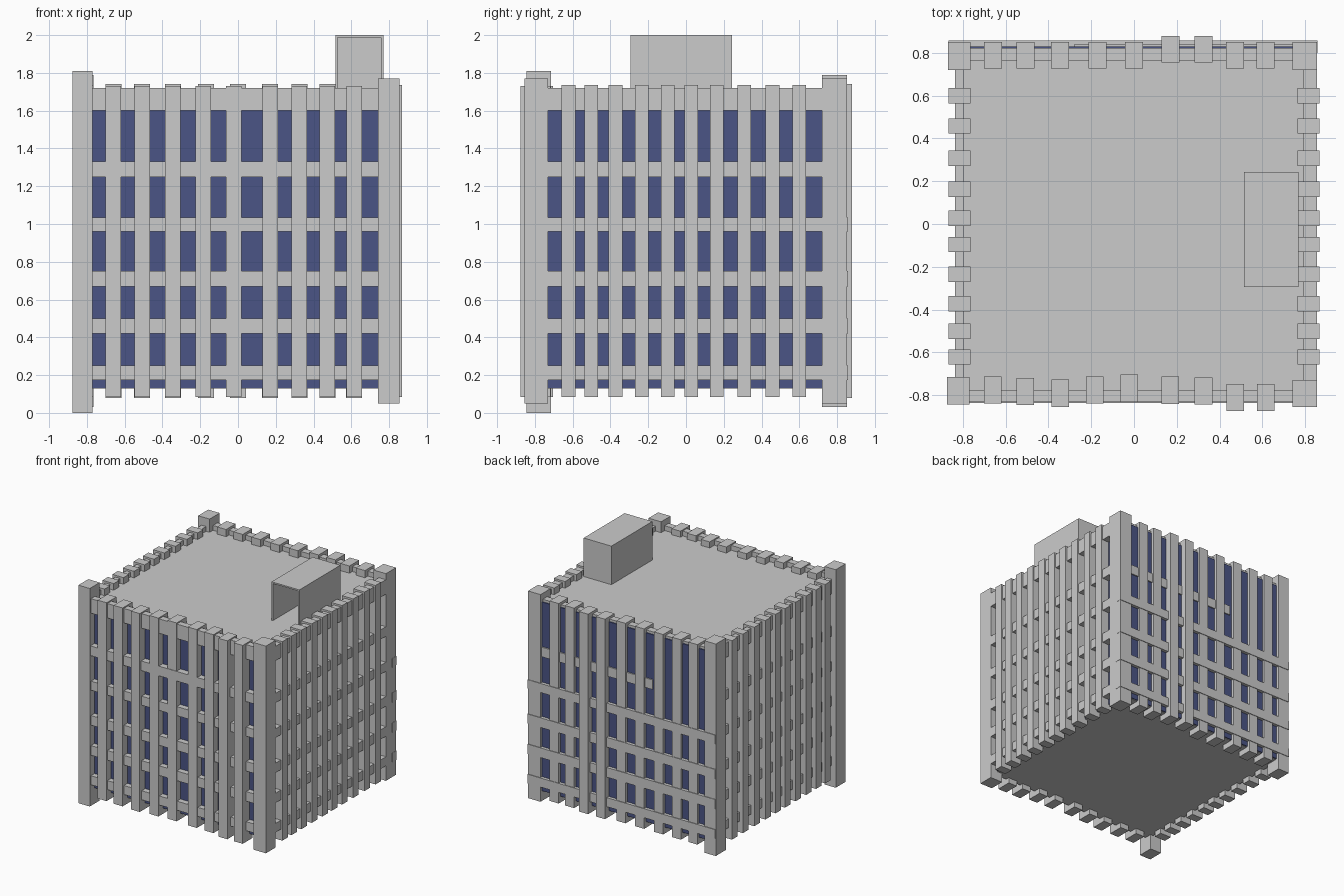
import bpy
import bmesh

glass_mat = bpy.data.materials.new("blue_glass")
glass_mat.diffuse_color = (0.07, 0.09, 0.24, 1)


def box(name, x0, x1, y0, y1, z0, z1, mat=None):
    bm = bmesh.new()
    bmesh.ops.create_cube(bm, size=1)
    for v in bm.verts:
        v.co.x = x1 if v.co.x > 0 else x0
        v.co.y = y1 if v.co.y > 0 else y0
        v.co.z = z1 if v.co.z > 0 else z0
    mesh = bpy.data.meshes.new(name)
    bm.to_mesh(mesh)
    bm.free()
    ob = bpy.data.objects.new(name, mesh)
    bpy.context.collection.objects.link(ob)
    if mat:
        mesh.materials.append(mat)
    return ob


# Glazed core, floor plate and roof slab
box("glass_core", -0.80, 0.793, -0.783, 0.78, 0.132, 1.62, glass_mat)
box("back_glass", -0.78, 0.76, 0.78, 0.83, 0.132, 1.70, glass_mat)
box("floor_plate", -0.795, 0.788, -0.777, 0.822, 0.128, 0.135)
box("roof_slab", -0.80, 0.79, -0.78, 0.77, 1.62, 1.68)

# Parapet: deep top bands on three sides, a recessed wall at the back
box("front_parapet", -0.80, 0.78, -0.83, -0.777, 1.60, 1.72)
box("left_parapet", -0.838, -0.797, -0.775, 0.80, 1.60, 1.72)
box("right_parapet", 0.79, 0.855, -0.775, 0.80, 1.60, 1.72)
box("back_parapet", -0.80, 0.79, 0.765, 0.822, 1.60, 1.72)

# Corner columns of slightly different heights
box("front_left_column", -0.875, -0.77, -0.845, -0.715, 0, 1.81)
box("front_right_column", 0.74, 0.855, -0.855, -0.73, 0.05, 1.77)
box("back_left_column", -0.87, -0.765, 0.72, 0.852, 0.03, 1.79)
box("back_right_column", 0.74, 0.855, 0.72, 0.852, 0.05, 1.77)

# Front pilasters: centre x and outer face y
front = [(-0.66, -0.84), (-0.508, -0.847), (-0.345, -0.855), (-0.184, -0.84),
         (-0.022, -0.832), (0.17, -0.842), (0.325, -0.845),
         (0.473, -0.875), (0.615, -0.875)]
for i, (x, y) in enumerate(front):
    box(f"front_pilaster_{i}", x - 0.041, x + 0.041, y, y + 0.128, 0.083, 1.73)

# Back pilasters
back = [(-0.66, 0.852), (-0.508, 0.852), (-0.345, 0.852), (-0.17, 0.852),
        (0.0, 0.852), (0.17, 0.88), (0.325, 0.88), (0.473, 0.852), (0.615, 0.852)]
for i, (x, y) in enumerate(back):
    box(f"back_pilaster_{i}", x - 0.042, x + 0.042, y - 0.125, y, 0.08, 1.74)

# Side pilasters
for i, y in enumerate([0.60, 0.458, 0.308, 0.163, 0.027, -0.096,
                       -0.235, -0.373, -0.502, -0.622]):
    box(f"left_pilaster_{i}", -0.868, -0.765, y - 0.036, y + 0.036, 0.083, 1.735)
    box(f"right_pilaster_{i}", 0.765, 0.868, y - 0.036, y + 0.036, 0.083, 1.735)

# Horizontal floor bands on every side
for i, (z0, z1) in enumerate([(0.175, 0.25), (0.42, 0.50), (0.67, 0.75),
                              (0.96, 1.035), (1.25, 1.33)]):
    top = i == 4
    box(f"front_band_{i}", -0.80, 0.78, -0.836 if top else -0.83, -0.76, z0, z1)
    box(f"left_band_{i}", -0.838, -0.78, -0.75, 0.75, z0, z1)
    box(f"right_band_{i}", 0.77, 0.855, -0.75, 0.75, z0, z1)
    if top:
        box("back_band_short", -0.28, 0.76, 0.80, 0.840, z0, z1)
    else:
        box(f"back_band_{i}", -0.868, 0.857, 0.80, 0.857, z0, z1)

# Rooftop housing, open toward the front
t = 0.012
box("housing_left_wall", 0.515, 0.515 + t, -0.295, 0.243, 1.68, 2 - t)
box("housing_right_wall", 0.77 - t, 0.77, -0.295, 0.243, 1.68, 2 - t)
box("housing_back_wall", 0.515 + t, 0.77 - t, 0.243 - t, 0.243, 1.68, 2 - t)
box("housing_roof", 0.515, 0.77, -0.295, 0.243, 2 - t, 2)
